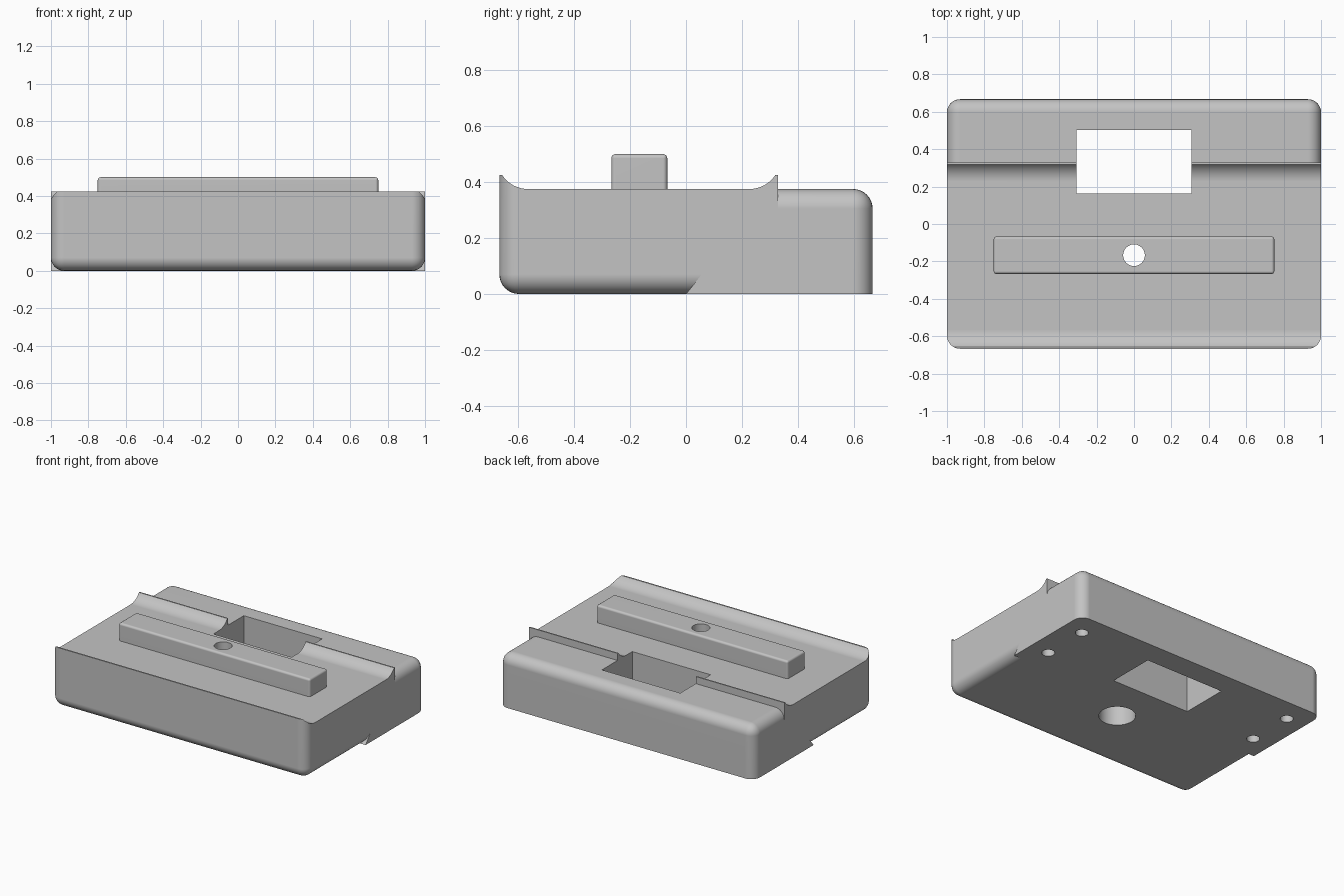
import bpy, bmesh
from math import sin, cos, asin, radians

cube = bpy.data.objects.get("Cube")
if cube:
    bpy.data.objects.remove(cube, do_unlink=True)

grey = bpy.data.materials.new("plain grey")
grey.use_nodes = True
colour = (0.55, 0.55, 0.55, 1)
grey.diffuse_color = colour
grey.node_tree.nodes["Principled BSDF"].inputs["Base Color"].default_value = colour

HALF_Y = 0.667
FLOOR = 0.375
RIDGE = 0.425
RIDGE_Y = 0.328
BAR_Y = -0.167


def prism(name, profile, half_x, radius=0, rounded=None, segments=8):
    """Extrude a (y, z) profile along x and round the edges chosen by a rule."""
    bm = bmesh.new()
    face = bm.faces.new([bm.verts.new((-half_x, y, z)) for y, z in profile])
    moved = bmesh.ops.extrude_face_region(bm, geom=[face])["geom"]
    bmesh.ops.translate(bm, vec=(2 * half_x, 0, 0),
                        verts=[v for v in moved if isinstance(v, bmesh.types.BMVert)])
    bmesh.ops.recalc_face_normals(bm, faces=bm.faces)
    if rounded:
        edges = [e for e in bm.edges if rounded(*e.verts)]
        bmesh.ops.bevel(bm, geom=edges, offset=radius, segments=segments,
                        profile=0.5, affect='EDGES', clamp_overlap=True)
    mesh = bpy.data.meshes.new(name)
    bm.to_mesh(mesh)
    bm.free()
    mesh.materials.append(grey)
    obj = bpy.data.objects.new(name, mesh)
    bpy.context.collection.objects.link(obj)
    return obj


def box(name, y0, y1, z0, z1, half_x, *rounding):
    return prism(name, [(y0, z0), (y1, z0), (y1, z1), (y0, z1)], half_x, *rounding)


def drill(x, y, radius, z0, z1):
    bpy.ops.mesh.primitive_cylinder_add(vertices=48, radius=radius, depth=z1 - z0,
                                        location=(x, y, (z0 + z1) / 2))
    obj = bpy.context.object
    obj.name = "hole_cutter"
    obj.data.materials.append(grey)
    return obj


def select(obj):
    bpy.ops.object.select_all(action='DESELECT')
    obj.select_set(True)
    bpy.context.view_layer.objects.active = obj


def combine(target, tool, operation='DIFFERENCE', keep=False):
    mod = target.modifiers.new("boolean", 'BOOLEAN')
    mod.operation = operation
    mod.solver = 'EXACT'
    mod.object = tool
    select(target)
    bpy.ops.object.modifier_apply(modifier=mod.name)
    if not keep:
        bpy.data.objects.remove(tool, do_unlink=True)


def finish(obj):
    select(obj)
    bpy.ops.object.shade_smooth_by_angle(angle=radians(30))
    mod = obj.modifiers.new("even shading", 'WEIGHTED_NORMAL')
    mod.keep_sharp = True


def both(a, b, axis, value):
    return abs(a.co[axis] - value) < 0.001 and abs(b.co[axis] - value) < 0.001


def across(a, b):
    return abs(a.co.x - b.co.x) > 0.5


def front_edges(a, b):
    # upright front corners and the underside rim
    upright = both(a, b, 1, -HALF_Y) and not across(a, b)
    rim = both(a, b, 2, 0) and not both(a, b, 1, RIDGE_Y)
    return upright or rim


def rear_edges(a, b):
    # upright back corners and the top rim
    upright = both(a, b, 1, HALF_Y) and not across(a, b)
    rim = both(a, b, 2, FLOOR) and not both(a, b, 1, 0.3)
    return upright or rim


# Front of the body, with the trough cut between two ridges
body = box("body", -HALF_Y, RIDGE_Y, 0, RIDGE, 1, 0.07, front_edges)
R = 0.11
reach = asin(0.092 / R)
steps = [reach * i / 8 for i in range(9)]
curve = [(R * sin(a), FLOOR + R * (1 - cos(a))) for a in steps]
front_curve = [(-0.565 - d, z) for d, z in reversed(curve)]
back_curve = [(0.227 + d, z) for d, z in curve]
trough = prism("trough_cutter",
               front_curve + back_curve + [(back_curve[-1][0], 0.6), (front_curve[0][0], 0.6)],
               1.1)
combine(body, trough)

# Rear of the body, with a sloping front end that stops the underside rounding
rear = prism("rear_block", [(0, 0), (HALF_Y, 0), (HALF_Y, FLOOR), (0.3, FLOOR)],
             1, 0.07, rear_edges)
combine(body, rear, 'UNION')

# Rectangular window, counterbore and four blind holes
combine(body, box("window_cutter", 0.163, 0.503, -0.1, 0.7, 0.307))
combine(body, drill(0, BAR_Y, 0.118, -0.1, 0.155))
for x in (-0.855, 0.855):
    for y in (0.166, 0.5):
        combine(body, drill(x, y, 0.042, -0.1, 0.15))


def bar_edges(a, b):
    return both(a, b, 2, 0.5) or abs(a.co.z - b.co.z) > 0.1


# Raised bar on the trough floor, with its through hole
bar = box("raised_bar", BAR_Y - 0.1, BAR_Y + 0.1, 0.35, 0.5, 0.75, 0.015, bar_edges, 4)
bore = drill(0, BAR_Y, 0.058, -0.1, 0.7)
combine(bar, bore, keep=True)
combine(body, bore)

for part in (body, bar):
    finish(part)
